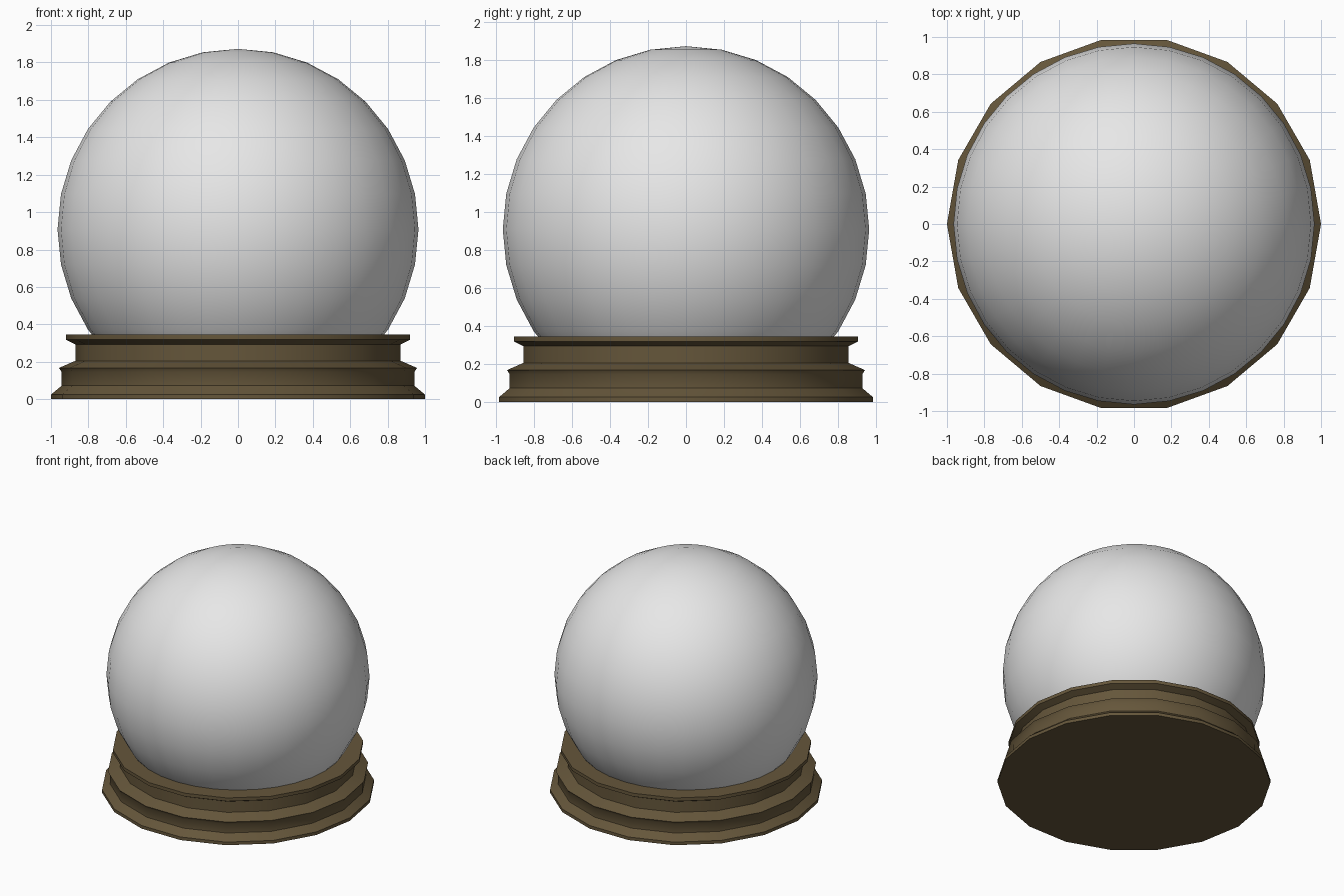
import bpy, bmesh, math

if "Cube" in bpy.data.objects:
    bpy.data.objects.remove(bpy.data.objects["Cube"])


def material(name, rgb):
    m = bpy.data.materials.new(name)
    m.diffuse_color = (*rgb, 1)
    m.use_nodes = True
    m.node_tree.nodes["Principled BSDF"].inputs["Base Color"].default_value = m.diffuse_color
    return m


def smooth(obj, degrees):
    bpy.ops.object.select_all(action='DESELECT')
    obj.select_set(True)
    bpy.context.view_layer.objects.active = obj
    bpy.ops.object.shade_smooth_by_angle(angle=math.radians(degrees))


def lathe(name, profile, sides, mat):
    """Closed turned solid from (radius, height) points, bottom to top."""
    bm = bmesh.new()
    rings = []
    for r, z in profile:
        rings.append([bm.verts.new((r * math.cos(2 * math.pi * i / sides),
                                    r * math.sin(2 * math.pi * i / sides), z))
                      for i in range(sides)])
    for a, b in zip(rings, rings[1:]):
        for i in range(sides):
            j = (i + 1) % sides
            bm.faces.new((a[i], a[j], b[j], b[i]))
    bm.faces.new(rings[0][::-1])
    bm.faces.new(rings[-1])
    mesh = bpy.data.meshes.new(name)
    bm.to_mesh(mesh)
    bm.free()
    obj = bpy.data.objects.new(name, mesh)
    bpy.context.collection.objects.link(obj)
    mesh.materials.append(mat)
    smooth(obj, 40)
    return obj


wood = material("dark_wood", (0.13, 0.093, 0.043))
glass = material("pale_glass", (0.8, 0.8, 0.8))

# Turned wooden base with moulded steps, 18 sides
lathe("base", [(1.0, 0), (1.0, 0.025), (0.975, 0.045), (0.943, 0.072),
               (0.943, 0.145), (0.957, 0.167), (0.87, 0.205),
               (0.87, 0.293), (0.92, 0.318), (0.92, 0.345)], 18, wood)

# Glass globe resting in the base
bpy.ops.mesh.primitive_uv_sphere_add(segments=32, ring_count=16, radius=0.965,
                                     location=(0, 0, 0.908))
globe = bpy.context.object
globe.name = "globe"
globe.data.materials.append(glass)
# Trim the part hidden under the base top
bm = bmesh.new()
bm.from_mesh(globe.data)
bmesh.ops.bisect_plane(bm, geom=bm.verts[:] + bm.edges[:] + bm.faces[:],
                       plane_co=(0, 0, 0.32 - 0.908), plane_no=(0, 0, 1),
                       clear_inner=True)
bm.to_mesh(globe.data)
bm.free()
smooth(globe, 40)
